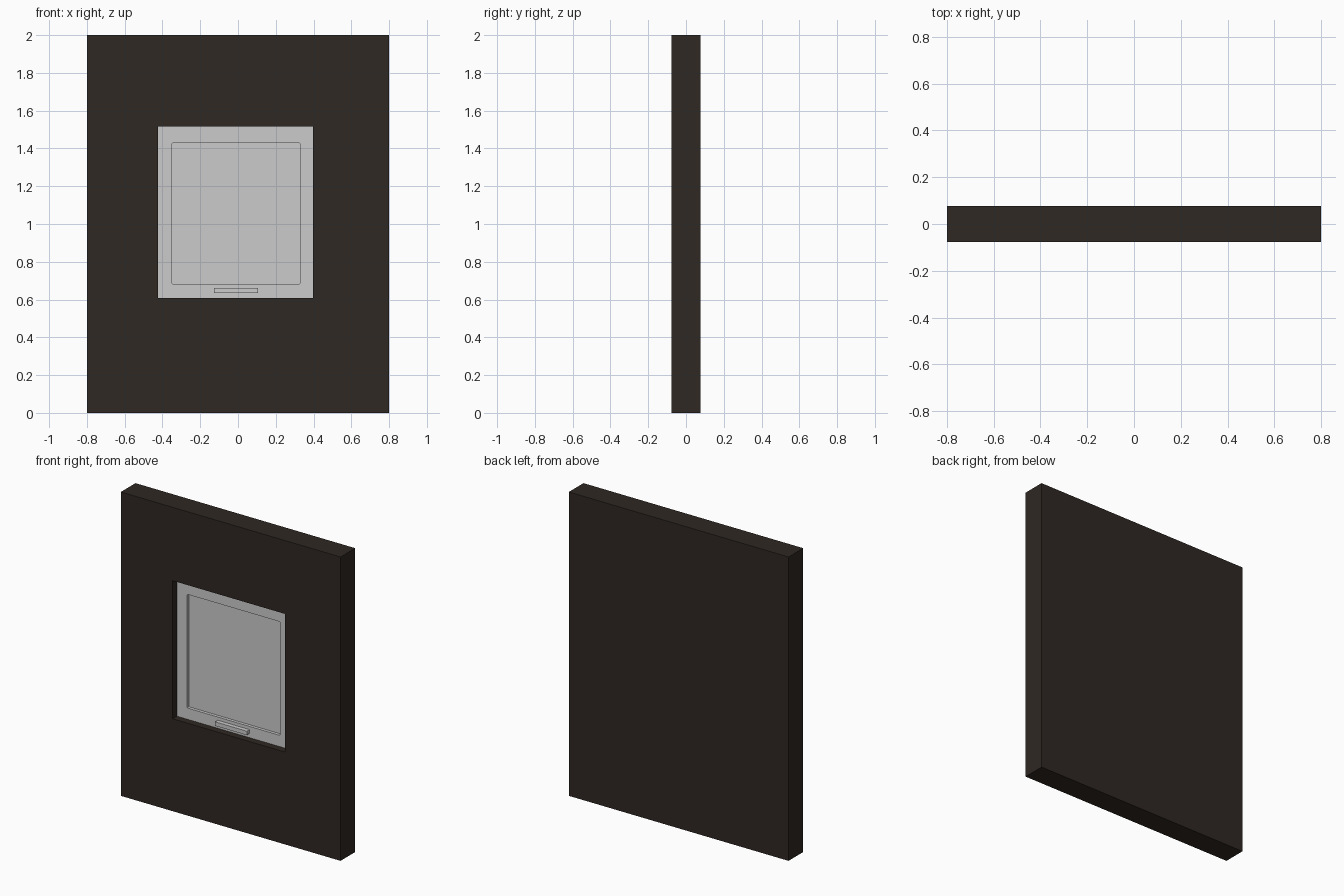
import bpy, bmesh

if "Cube" in bpy.data.objects:
    bpy.data.objects.remove(bpy.data.objects["Cube"])

FRONT = -0.076


def box(name, x, y, z, mat=None, bevel=0.0, axis=None):
    """Box from (min, max) ranges; bevel rounds all edges or only those along an axis."""
    lo, hi = (x[0], y[0], z[0]), (x[1], y[1], z[1])
    bm = bmesh.new()
    bmesh.ops.create_cube(bm, size=1)
    for v in bm.verts:
        v.co = [lo[i] + (v.co[i] + 0.5) * (hi[i] - lo[i]) for i in range(3)]
    if bevel:
        edges = [e for e in bm.edges if axis is None
                 or abs((e.verts[0].co - e.verts[1].co)[axis]) > 1e-5]
        bmesh.ops.bevel(bm, geom=edges, offset=bevel, segments=2,
                        profile=0.5, affect='EDGES')
    mesh = bpy.data.meshes.new(name)
    bm.to_mesh(mesh)
    bm.free()
    obj = bpy.data.objects.new(name, mesh)
    bpy.context.collection.objects.link(obj)
    if mat:
        mesh.materials.append(mat)
    return obj


def cut(obj, cutter):
    mod = obj.modifiers.new("opening", 'BOOLEAN')
    mod.operation = 'DIFFERENCE'
    mod.solver = 'EXACT'
    mod.object = cutter
    cutter.hide_render = True
    cutter.display_type = 'WIRE'


def depth(a, b):
    return (FRONT + a, FRONT + b)


dark = bpy.data.materials.new("dark_wall")
dark.diffuse_color = (0.028, 0.021, 0.017, 1)
dark.use_nodes = True
dark.node_tree.nodes["Principled BSDF"].inputs["Base Color"].default_value = dark.diffuse_color

# Wall slab with a pocket for the window
win_x, win_z = (-0.423, 0.397), (0.608, 1.517)
wall = box("wall", (-0.8, 0.8), (FRONT, -FRONT), (0, 2), dark)
cut(wall, box("wall_opening_cutter", win_x, depth(-0.05, 0.085), win_z, dark))

# Sash frame with a softly cornered opening
pane_x, pane_z = (-0.349, 0.328), (0.682, 1.430)
sash = box("sash_frame", win_x, depth(0.045, 0.085), win_z)
cut(sash, box("sash_opening_cutter", pane_x, depth(0, 0.12), pane_z,
              bevel=0.006, axis=1))

# Recessed pane
box("window_pane", (pane_x[0] - 0.01, pane_x[1] + 0.01), depth(0.065, 0.08),
    (pane_z[0] - 0.01, pane_z[1] + 0.01))

# Lift handle on the bottom rail
box("lift_handle", (-0.127, 0.106), depth(0.017, 0.05), (0.635, 0.661),
    bevel=0.002, axis=1)
